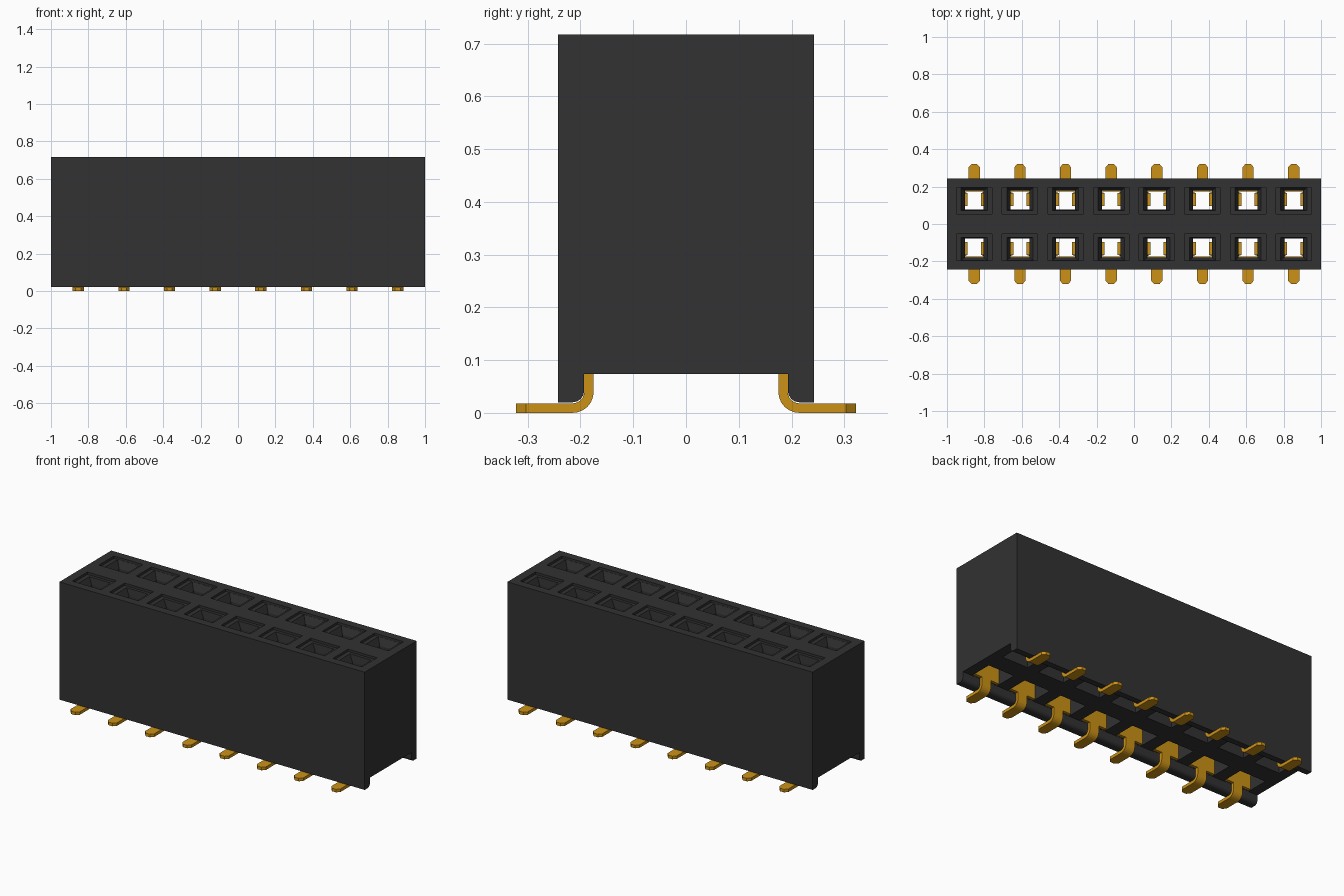
import bpy
import bmesh
import math

cube = bpy.data.objects.get("Cube")
if cube:
    bpy.data.objects.remove(cube, do_unlink=True)


def material(name, rgb):
    m = bpy.data.materials.new(name)
    m.use_nodes = True
    m.diffuse_color = (*rgb, 1)
    m.node_tree.nodes["Principled BSDF"].inputs["Base Color"].default_value = (*rgb, 1)
    return m


BLACK = material("black plastic", (0.032, 0.032, 0.032))
GOLD = material("gold metal", (0.6, 0.285, 0.008))
PITCH = 0.244
COLUMNS = [(i - 3.5) * PITCH for i in range(8)]


def finish(bm, name, mat):
    bmesh.ops.recalc_face_normals(bm, faces=bm.faces)
    mesh = bpy.data.meshes.new(name)
    bm.to_mesh(mesh)
    bm.free()
    mesh.materials.append(mat)
    obj = bpy.data.objects.new(name, mesh)
    bpy.context.collection.objects.link(obj)
    return obj


def loft(bm, rings):
    """Closed solid through rings with equal point counts."""
    loops = [[bm.verts.new(p) for p in ring] for ring in rings]
    n = len(loops[0])
    for a, b in zip(loops, loops[1:]):
        for i in range(n):
            j = (i + 1) % n
            bm.faces.new((a[i], a[j], b[j], b[i]))
    bm.faces.new(loops[0][::-1])
    bm.faces.new(loops[-1])


def rect(cx, side, half, y0, y1, z):
    return [(cx - half, side * y0, z), (cx + half, side * y0, z),
            (cx + half, side * y1, z), (cx - half, side * y1, z)]


def arc(cy, cz, r, start, end, steps=6):
    angles = [math.radians(start + (end - start) * i / steps) for i in range(steps + 1)]
    return [(cy + r * math.cos(a), cz + r * math.sin(a)) for a in angles]


# Housing: side profile with a skirt along both long edges
half = [(0.193, 0.074)] + arc(0.215, 0.042, 0.022, 180, 270, 4) + [(0.243, 0.02), (0.243, 0.717)]
profile = half + [(-y, z) for y, z in reversed(half)]
bm = bmesh.new()
loft(bm, [[(x, y, z) for y, z in profile] for x in (-1, 1)])
housing = finish(bm, "housing", BLACK)

# Socket cavities: wide below, narrow throat, flared mouth, shallow top recess
SECTIONS = [(0.085, 0.056, 0.192, 0.05), (0.085, 0.056, 0.192, 0.62),
            (0.05, 0.077, 0.178, 0.62), (0.05, 0.077, 0.178, 0.66),
            (0.07, 0.072, 0.194, 0.703), (0.095, 0.054, 0.195, 0.703),
            (0.095, 0.054, 0.195, 0.76)]
bm = bmesh.new()
for cx in COLUMNS:
    for side in (-1, 1):
        loft(bm, [rect(cx, side, *s) for s in SECTIONS])
cutter = finish(bm, "socket_cutter", BLACK)
cutter.hide_render = True
cutter.hide_viewport = True

cut = housing.modifiers.new("sockets", 'BOOLEAN')
cut.operation = 'DIFFERENCE'
cut.solver = 'EXACT'
cut.object = cutter
bpy.context.view_layer.objects.active = housing
bpy.ops.object.modifier_apply(modifier=cut.name)
bpy.data.objects.remove(cutter, do_unlink=True)


def add_leg(bm, cx, side):
    """Bent strip: upright from the plate, rounded bend, flat foot with a chamfered tip."""
    w, r, t = 0.03, 0.04, 0.018
    inner = [(0.175, 0.08)] + arc(0.175 + r, r, r, 180, 270) + [(0.303, 0), (0.322, 0)]
    outer = [(0.193, 0.08)] + arc(0.175 + r, r, r - t, 180, 270) + [(0.303, t), (0.322, t)]
    rings = []
    for i, ((ya, za), (yb, zb)) in enumerate(zip(inner, outer)):
        h = w * 0.45 if i == len(inner) - 1 else w
        rings.append([(cx - h, side * ya, za), (cx + h, side * ya, za),
                      (cx + h, side * yb, zb), (cx - h, side * yb, zb)])
    loft(bm, rings)


def add_spring(bm, cx, side):
    """Wide plate above the leg and two side beams that lean in towards the top."""
    loft(bm, [rect(cx, side, 0.083, 0.175, 0.191, z) for z in (0.078, 0.4)])
    for s in (-1, 1):
        loft(bm, [rect(cx + s * x, side, 0.008, 0.095, y1, z)
                  for x, y1, z in ((0.075, 0.176, 0.25), (0.073, 0.176, 0.38),
                                   (0.043, 0.165, 0.52), (0.043, 0.165, 0.6))])


# Contacts: one per socket
for side, row in ((-1, "front"), (1, "back")):
    for i, cx in enumerate(COLUMNS):
        bm = bmesh.new()
        add_leg(bm, cx, side)
        add_spring(bm, cx, side)
        finish(bm, f"{row}_contact_{i + 1}", GOLD)
